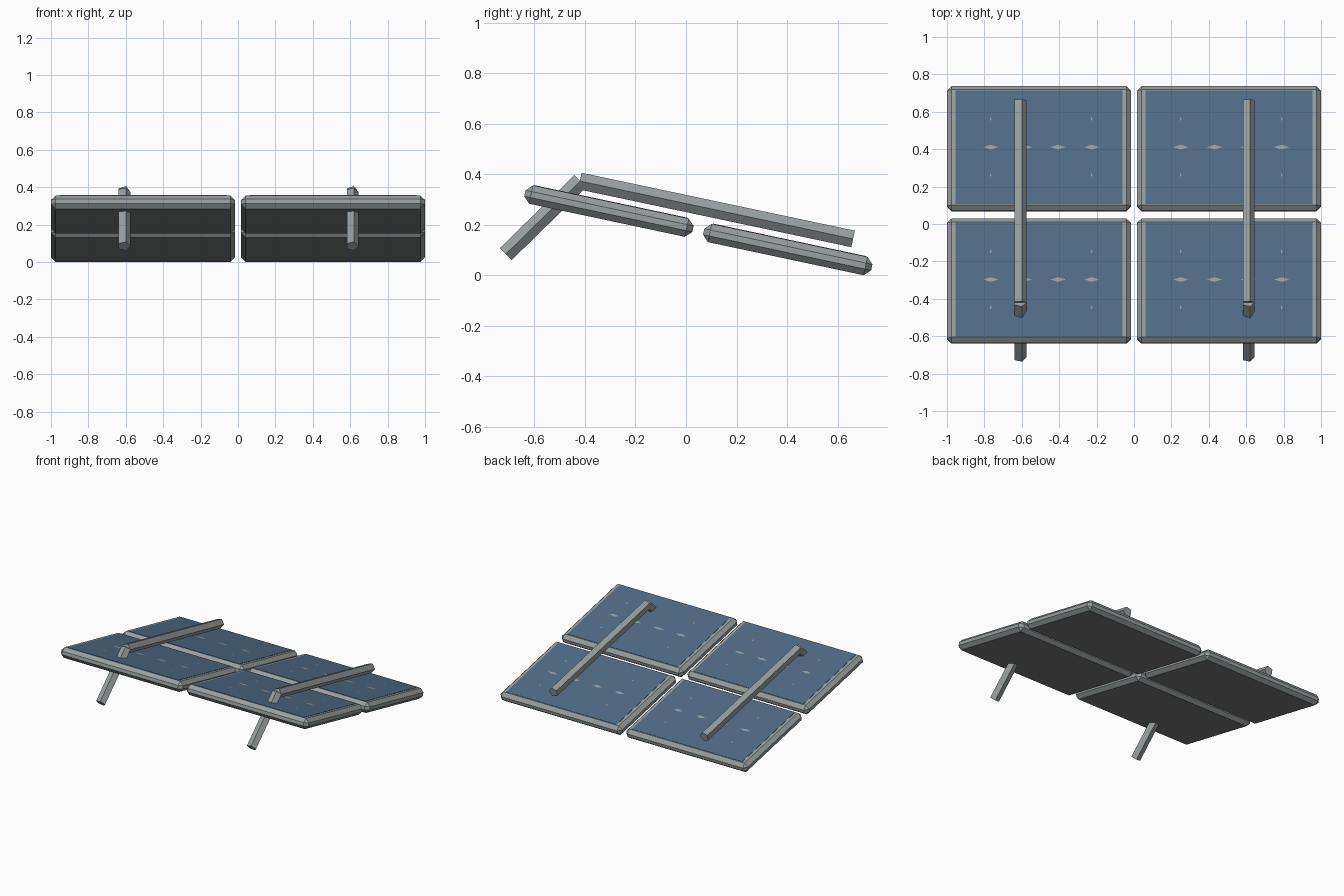
import bpy
import bmesh
import math
from mathutils import Matrix, Vector

default = bpy.data.objects.get("Cube")
if default:
    bpy.data.objects.remove(default, do_unlink=True)


def make_material(name, color):
    mat = bpy.data.materials.new(name)
    mat.use_nodes = True
    mat.diffuse_color = (*color, 1)
    mat.node_tree.nodes["Principled BSDF"].inputs["Base Color"].default_value = (*color, 1)
    return mat


METAL = make_material("grey metal", (0.32, 0.35, 0.355))
GLASS = make_material("blue cells", (0.083, 0.15, 0.243))
BACK = make_material("dark grey backing", (0.225, 0.227, 0.232))

TILT = math.radians(-12)       # panels slope down towards the rear
HALF_W, HALF_L, HALF_T = 0.492, 0.34, 0.037
CHAMFER = 0.025
BAR_RADIUS = 0.035


def add_object(name, bm, matrix, materials):
    mesh = bpy.data.meshes.new(name)
    bm.to_mesh(mesh)
    bm.free()
    for mat in materials:
        mesh.materials.append(mat)
    obj = bpy.data.objects.new(name, mesh)
    obj.matrix_world = matrix
    bpy.context.collection.objects.link(obj)


def make_box(name, size, matrix, materials, chamfer=0):
    bm = bmesh.new()
    bmesh.ops.create_cube(bm, size=1, matrix=Matrix.Diagonal((*size, 1)))
    if chamfer:
        bmesh.ops.bevel(bm, geom=bm.edges[:], offset=chamfer, segments=1,
                        profile=0.5, affect='EDGES')
    bm.normal_update()
    if len(materials) > 1:     # second material goes on the underside
        for face in bm.faces:
            face.material_index = 1 if face.normal.z < -0.9 else 0
    add_object(name, bm, matrix, materials)


def make_bar(name, start, end):
    # five-sided bar with one ridge pointing to +x
    start, end = Vector(start), Vector(end)
    side, axis = Vector((1, 0, 0)), (end - start).normalized()
    turn = Matrix((side.cross(axis), side, axis)).transposed().to_4x4()
    bm = bmesh.new()
    bmesh.ops.create_cone(bm, cap_ends=True, segments=5, radius1=BAR_RADIUS,
                          radius2=BAR_RADIUS, depth=(end - start).length)
    add_object(name, bm, Matrix.Translation((start + end) / 2) @ turn, [METAL])


def make_marks(name, matrix):
    # small flat diamonds where the corners of the cells meet
    bm = bmesh.new()
    spots = [(x, 0, 0.041, 0.013) for x in (-0.27, -0.09, 0.09, 0.27)]
    spots += [(x, y, 0.005, 0.011) for x in (-0.27, 0.27) for y in (-0.153, 0.153)]
    for x, y, w, h in spots:
        x += 0.012
        corners = ((x - w, y), (x, y - h), (x + w, y), (x, y + h))
        bm.faces.new([bm.verts.new((px, py, 0)) for px, py in corners])
    add_object(name, bm, matrix, [METAL])


# Four chamfered panels with a thin cell sheet on top
for side, x in (("right", -0.508), ("left", 0.508)):
    for row, y, z in (("front", -0.305, 0.254), ("rear", 0.4025, 0.102)):
        base = Matrix.Translation((x, y, z)) @ Matrix.Rotation(TILT, 4, 'X')
        make_box(f"{row}_{side}_panel", (2 * HALF_W, 2 * HALF_L, 2 * HALF_T),
                 base, [METAL, BACK], CHAMFER)
        make_box(f"{row}_{side}_cells", (0.893, 0.622, 0.004),
                 base @ Matrix.Translation((0, 0, HALF_T)), [GLASS])
        make_marks(f"{row}_{side}_cell_marks",
                   base @ Matrix.Translation((0, 0, HALF_T + 0.003)))

# Long rails above the panels and the legs that slope down to the front
for side, x in (("right", -0.61), ("left", 0.61)):
    make_bar(f"{side}_rail", (x, -0.42, 0.373), (x, 0.661, 0.144))
    make_bar(f"{side}_leg", (x, -0.713, 0.084), (x, -0.418, 0.373))
